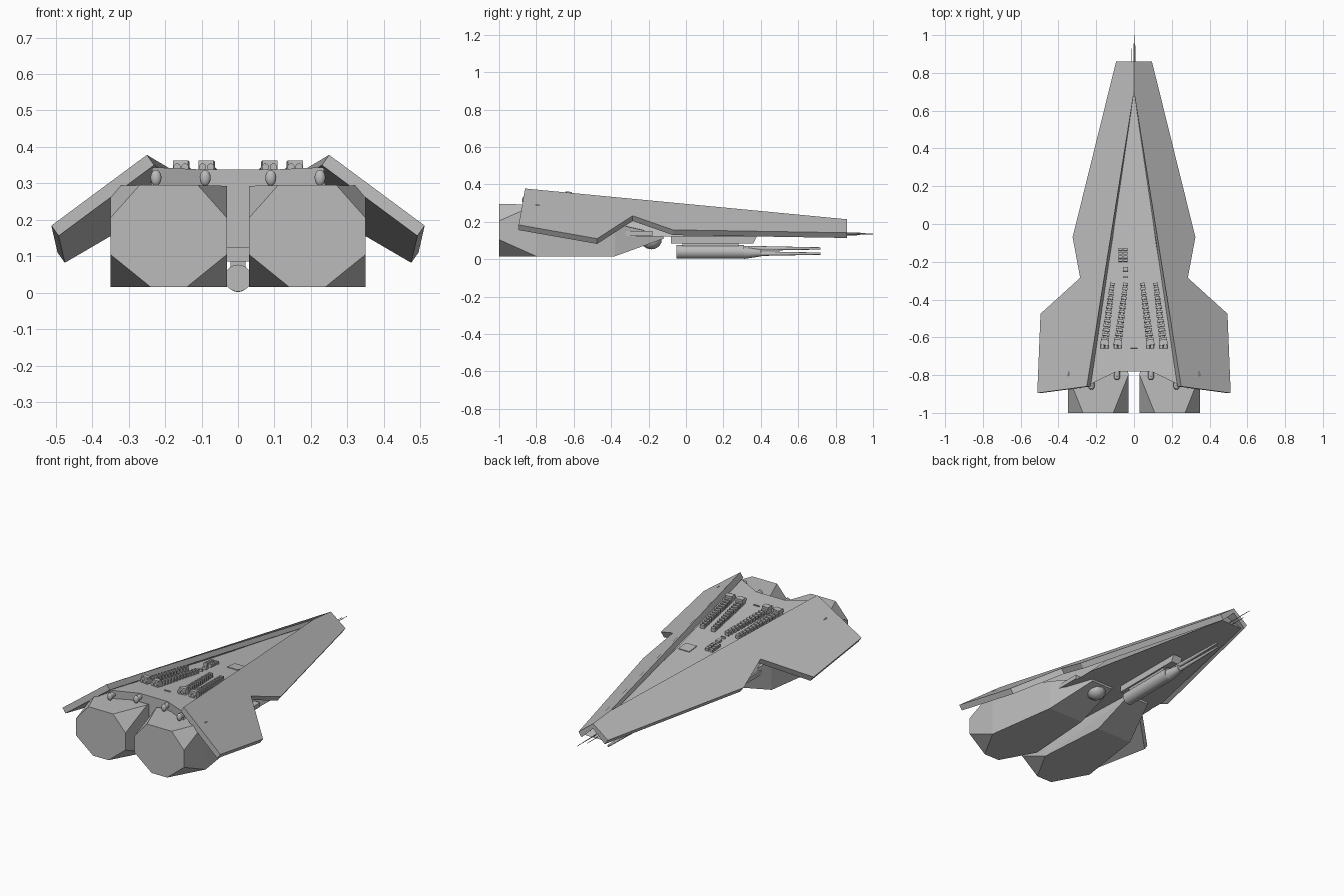
import bpy, bmesh, math
from mathutils import Vector

if "Cube" in bpy.data.objects:
    bpy.data.objects.remove(bpy.data.objects["Cube"])

grey = bpy.data.materials.new("hull_grey")
grey.use_nodes = True
grey.diffuse_color = (0.5, 0.5, 0.5, 1)
grey.node_tree.nodes["Principled BSDF"].inputs["Base Color"].default_value = (0.5, 0.5, 0.5, 1)


def finish(name, bm, smooth=False):
    bmesh.ops.recalc_face_normals(bm, faces=bm.faces)
    mesh = bpy.data.meshes.new(name)
    bm.to_mesh(mesh)
    bm.free()
    mesh.materials.append(grey)
    ob = bpy.data.objects.new(name, mesh)
    bpy.context.collection.objects.link(ob)
    if smooth:
        bpy.ops.object.select_all(action='DESELECT')
        ob.select_set(True)
        bpy.context.view_layer.objects.active = ob
        bpy.ops.object.shade_smooth_by_angle(angle=math.radians(40))
    return ob


def loft(name, top, bottom):
    """Closed solid between two outlines with equal point counts."""
    bm = bmesh.new()
    a = [bm.verts.new(p) for p in top]
    b = [bm.verts.new(p) for p in bottom]
    bm.faces.new(a)
    bm.faces.new(b[::-1])
    for i in range(len(a)):
        j = (i + 1) % len(a)
        bm.faces.new((a[i], b[i], b[j], a[j]))
    return finish(name, bm)


def hull(name, points):
    bm = bmesh.new()
    for p in points:
        bm.verts.new(p)
    bmesh.ops.convex_hull(bm, input=bm.verts)
    bmesh.ops.dissolve_limit(bm, angle_limit=0.01, verts=bm.verts, edges=bm.edges)
    return finish(name, bm)


def box(name, centre, size, tilt=0, turn=0):
    bm = bmesh.new()
    bmesh.ops.create_cube(bm, size=1)
    ob = finish(name, bm)
    ob.location, ob.scale = centre, size
    ob.rotation_euler = (tilt, 0, turn)
    return ob


def rod(name, start, end, r1, r2, sides=16):
    start, end = Vector(start), Vector(end)
    bm = bmesh.new()
    bmesh.ops.create_cone(bm, cap_ends=True, segments=sides, radius1=r1, radius2=r2,
                          depth=(end - start).length)
    ob = finish(name, bm, True)
    ob.location = (start + end) / 2
    ob.rotation_euler = (end - start).to_track_quat('Z', 'Y').to_euler()
    return ob


def ball(name, centre, scale, segments=12, rings=8):
    bm = bmesh.new()
    bmesh.ops.create_uvsphere(bm, u_segments=segments, v_segments=rings, radius=1)
    ob = finish(name, bm, True)
    ob.location, ob.scale = centre, scale
    return ob


def ridge_z(y):
    return 0.296 - 0.0955 * y


def deck_z(y):
    return ridge_z(y) - 0.033


# Sloping armour plates, one per side
rim = [(0.095, 0.86), (0.325, -0.07), (0.285, -0.285), (0.495, -0.475), (0.512, -0.895)]
ridge = [(0.25, -0.86), (0, 0.7), (0, 0.86)]
for side, label in ((1, "left"), (-1, "right")):
    outer = [Vector((x, y, 0.393 - 0.77 * x - 0.207 * y)) for x, y in rim]
    outer += [Vector((x, y, ridge_z(y))) for x, y in ridge]
    inner = [p + Vector((-0.02, 0, -0.028)) for p in outer]
    for ps in (outer, inner):
        for p in ps:
            p.x = max(p.x, 0) * side
    loft(label + "_armour_plate", outer, inner)

# Central hull filling the space below the deck
deck = [(0.005, 0.8), (0.112, -0.07), (0.235, -0.85), (0.09, -0.78)]
keel = [(0.07, 0.84), (0.265, -0.07), (0.25, -0.83), (0.09, -0.78)]


def mirrored(half, z_of):
    pts = [(x, y, z_of(y)) for x, y in half]
    return pts + [(-x, y, z) for x, y, z in reversed(pts)]


loft("central_hull", mirrored(deck, deck_z), mirrored(keel, lambda y: 0.122))

# Engine pods: boxes with cut rear corners and a tapering forward end
for side, label in ((1, "left"), (-1, "right")):
    pts = [(0.11, -1, 0.295), (0.27, -1, 0.295), (0.35, -1, 0.205), (0.35, -1, 0.105),
           (0.24, -1, 0.016), (0.14, -1, 0.016), (0.03, -1, 0.105), (0.03, -1, 0.205)]
    pts += [(x, -0.8, z) for x in (0.03, 0.35) for z in (0.016, 0.293)]
    pts += [(x, -0.38, z) for x in (0.06, 0.29) for z in (0.016, 0.19)]
    pts += [(x, -0.12, z) for x in (0.06, 0.2) for z in (0.11, 0.13)]
    hull(label + "_engine_pod", [(x * side, y, z) for x, y, z in pts])
    # Side strip under the wing notch
    box(label + "_side_strip", (0.25 * side, -0.28, 0.138), (0.04, 0.2, 0.025))
    # Rounded vents above the pods
    for x, y in ((0.09, -0.8), (0.225, -0.85)):
        rod(label + "_vent", (x * side, y + 0.03, 0.318), (x * side, y - 0.015, 0.318), 0.015, 0.015)
        ball(label + "_vent_cap", (x * side, y - 0.015, 0.315), (0.015, 0.012, 0.022))

# Belly gun: pylon, drum and twin barrels
hull("gun_pylon", [(x, y, z) for x in (-0.03, 0.03)
                   for y, z in ((-0.08, 0.125), (0.38, 0.125), (-0.08, 0.085), (0.36, 0.085))])
box("gun_mount", (0, 0.13, 0.08), (0.04, 0.3, 0.03))
rod("gun_drum", (0, -0.05, 0.04), (0, 0.31, 0.04), 0.037, 0.037, 24)
rod("gun_collar", (0, 0.31, 0.035), (0, 0.4, 0.035), 0.033, 0.02, 24)
for z in (0.03, 0.058):
    rod("gun_barrel", (0, 0.3, z), (0, 0.72, z), 0.014, 0.006, 10)

# Sensor ball
ball("sensor_ball", (0.12, -0.185, 0.1), (0.055, 0.055, 0.047), 10, 7)

# Nose antennas
for x, z, tip in ((-0.012, 0.13, 0.93), (0, 0.14, 0.96), (0.005, 0.135, 1.0)):
    rod("nose_antenna", (x, 0.78, z), (x, tip, z), 0.003, 0.0015, 6)

# Four ribbed launcher rows on the deck
tilt = -math.atan(0.0955)
ROWS, START, END = 13, -0.32, -0.61
for side in (-1, 1):
    for x0, x1 in ((0.045, 0.083), (0.115, 0.153)):
        turn = side * math.atan((x1 - x0) / (START - END))
        mid = (START + END) / 2
        box("launcher_rail", (side * (x0 + x1) / 2, mid, deck_z(mid) + 0.004),
            (0.02, START - END, 0.016), tilt, turn)
        for i in range(ROWS):
            t = i / (ROWS - 1)
            x, y = side * (x0 + (x1 - x0) * t), START + (END - START) * t
            box("launcher_rib", (x, y, deck_z(y) + 0.008),
                (0.025 + 0.015 * t, 0.014, 0.03), tilt, turn)
        x = side * (x1 + 0.003)
        box("launcher_housing", (x, -0.628, deck_z(-0.628) + 0.02), (0.042, 0.03, 0.036), tilt, turn)
        for dx in (-0.011, 0.011):
            rod("launcher_tube", (x + dx, -0.62, 0.345), (x + dx, -0.658, 0.345), 0.01, 0.01, 10)

# Small deck fittings and hatch
for x in (-0.072, -0.045):
    for y in (-0.135, -0.155, -0.175, -0.193):
        box("deck_block", (x, y, deck_z(y) + 0.005), (0.022, 0.014, 0.022), tilt)
for y, depth in ((-0.24, 0.022), (-0.282, 0.008)):
    box("deck_locker", (-0.045, y, deck_z(y) + 0.003), (0.025, depth, 0.018), tilt)
box("deck_hatch", (0.063, -0.105, deck_z(-0.105)), (0.07, 0.07, 0.009), tilt)
box("deck_step", (0, -0.655, deck_z(-0.655)), (0.035, 0.006, 0.012), tilt)
